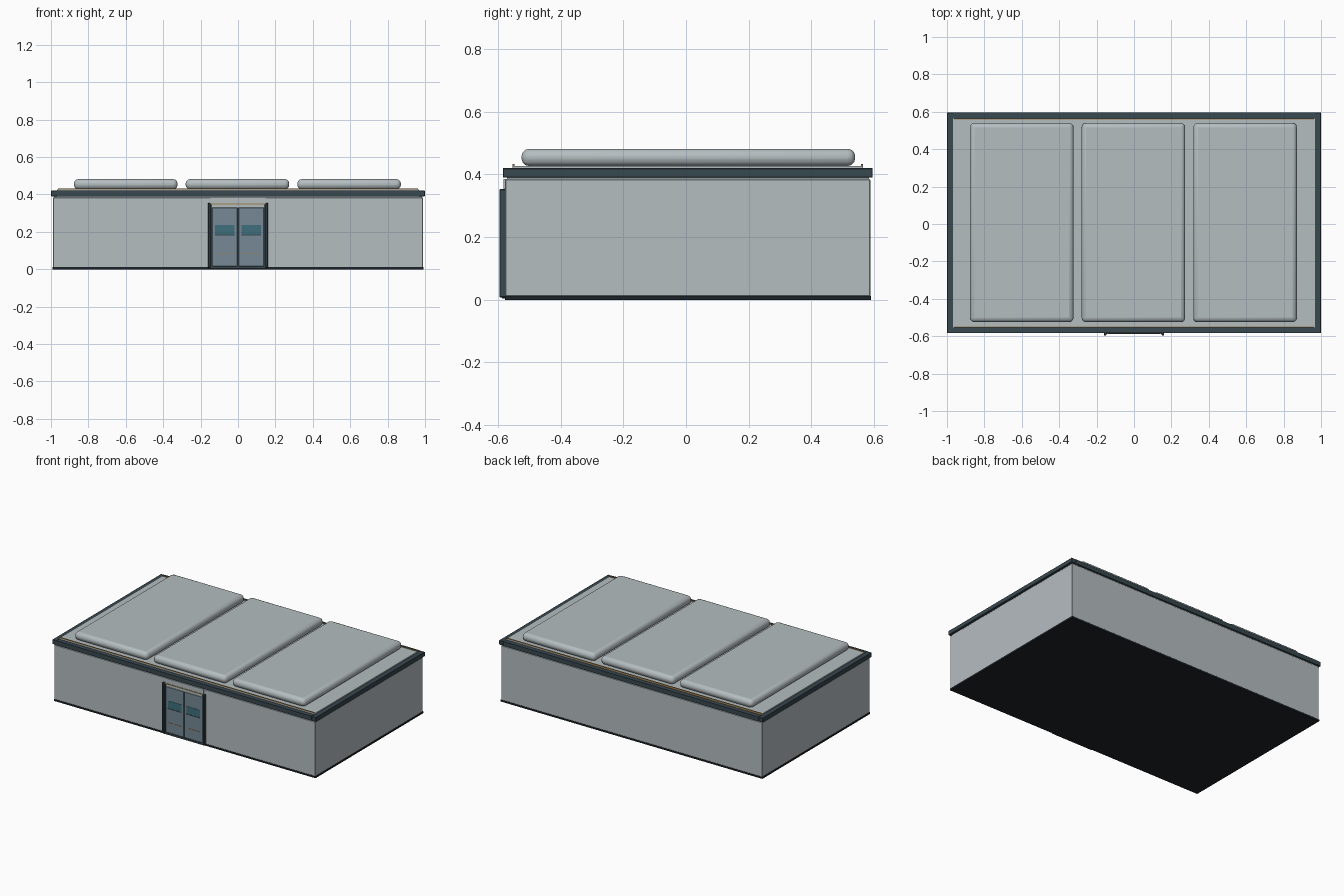
import bpy, bmesh
from mathutils import Vector

if "Cube" in bpy.data.objects:
    bpy.data.objects.remove(bpy.data.objects["Cube"])


def mat(name, r, g, b):
    m = bpy.data.materials.new(name)
    m.diffuse_color = (r, g, b, 1)
    m.use_nodes = True
    m.node_tree.nodes["Principled BSDF"].inputs["Base Color"].default_value = m.diffuse_color
    return m


WALL = mat("wall_grey", 0.46, 0.51, 0.53)
DARK = mat("dark_slate", 0.04, 0.065, 0.08)
BLACK = mat("base_dark", 0.012, 0.016, 0.02)
DOOR = mat("door_blue_grey", 0.18, 0.25, 0.30)
GLASS = mat("glass_teal", 0.05, 0.16, 0.20)
GOLD = mat("gold_line", 0.35, 0.22, 0.08)


def box(name, x, y, z, material, bevel=0, segments=1):
    """Box from (min, max) ranges, with optional bevelled edges."""
    me = bpy.data.meshes.new(name)
    bm = bmesh.new()
    bmesh.ops.create_cube(bm, size=1)
    lo, hi = Vector((x[0], y[0], z[0])), Vector((x[1], y[1], z[1]))
    for v in bm.verts:
        v.co = Vector([lo[i] + (v.co[i] + 0.5) * (hi[i] - lo[i]) for i in range(3)])
    bm.to_mesh(me)
    bm.free()
    ob = bpy.data.objects.new(name, me)
    bpy.context.collection.objects.link(ob)
    me.materials.append(material)
    if bevel:
        m = ob.modifiers.new("bevel", 'BEVEL')
        m.width, m.segments = bevel, segments
    return ob


# Base, walls and the recessed band under the roof
box("base_plinth", (-0.992, 0.992), (-0.578, 0.59), (0, 0.012), BLACK)
box("walls", (-0.99, 0.99), (-0.577, 0.589), (0.010, 0.385), WALL, 0.003)
box("roof_band", (-0.985, 0.985), (-0.572, 0.584), (0.38, 0.395), WALL)

# Dark roof edge: four rails around the roof slab
for s, name in ((-1, "left"), (1, "right")):
    xs = sorted((s * 0.967, s * 1.0))
    box("roof_edge_" + name, xs, (-0.584, 0.596), (0.39, 0.42), DARK, 0.002)
box("roof_edge_front", (-0.967, 0.967), (-0.584, -0.552), (0.39, 0.42), DARK)
box("roof_edge_back", (-0.967, 0.967), (0.564, 0.596), (0.39, 0.42), DARK)
box("roof_slab", (-0.968, 0.968), (-0.553, 0.565), (0.392, 0.427), WALL)

# Thin gold strips along the front and back of the roof
for name, y in (("front", -0.550), ("back", 0.562)):
    box("roof_strip_" + name, (-0.963, 0.963), (y - 0.003, y + 0.003), (0.42, 0.433), GOLD)

# Three rounded roof panels
for i, cx in enumerate((-0.600, -0.003, 0.594)):
    p = box(f"roof_panel_{i + 1}", (cx - 0.277, cx + 0.277), (-0.525, 0.54),
            (0.427, 0.482), WALL, 0.024, 3)
    bpy.context.view_layer.objects.active = p
    p.select_set(True)
    bpy.ops.object.shade_smooth_by_angle()
    p.select_set(False)

# Door frame: posts, header, gold line and threshold
for s, name in ((-1, "left"), (1, "right")):
    box("door_post_" + name, sorted((s * 0.148, s * 0.161)), (-0.596, -0.575),
        (0.008, 0.354), DARK, 0.003)
    box("door_jamb_" + name, sorted((s * 0.139, s * 0.148)), (-0.587, -0.575),
        (0.008, 0.345), DARK)
box("door_header", (-0.146, 0.146), (-0.583, -0.575), (0.33, 0.385), WALL)
box("door_header_line", (-0.146, 0.146), (-0.586, -0.575), (0.346, 0.351), GOLD)
box("door_threshold", (-0.148, 0.148), (-0.588, -0.575), (0.004, 0.016), DARK)
box("door_backing", (-0.14, 0.14), (-0.580, -0.575), (0.01, 0.335), DARK)

# Double doors with window, rail and gold line
for s, name in ((-1, "left"), (1, "right")):
    def span(a, b):
        return sorted((s * a, s * b))
    box("door_leaf_" + name, span(0.004, 0.138), (-0.584, -0.575), (0.016, 0.330), DOOR, 0.002)
    box("door_window_" + name, span(0.018, 0.122), (-0.586, -0.58), (0.186, 0.236), GLASS)
    box("door_rail_" + name, span(0.018, 0.122), (-0.587, -0.58), (0.180, 0.186), DARK)
    box("door_line_" + name, span(0.018, 0.122), (-0.5855, -0.58), (0.083, 0.087), GOLD)
